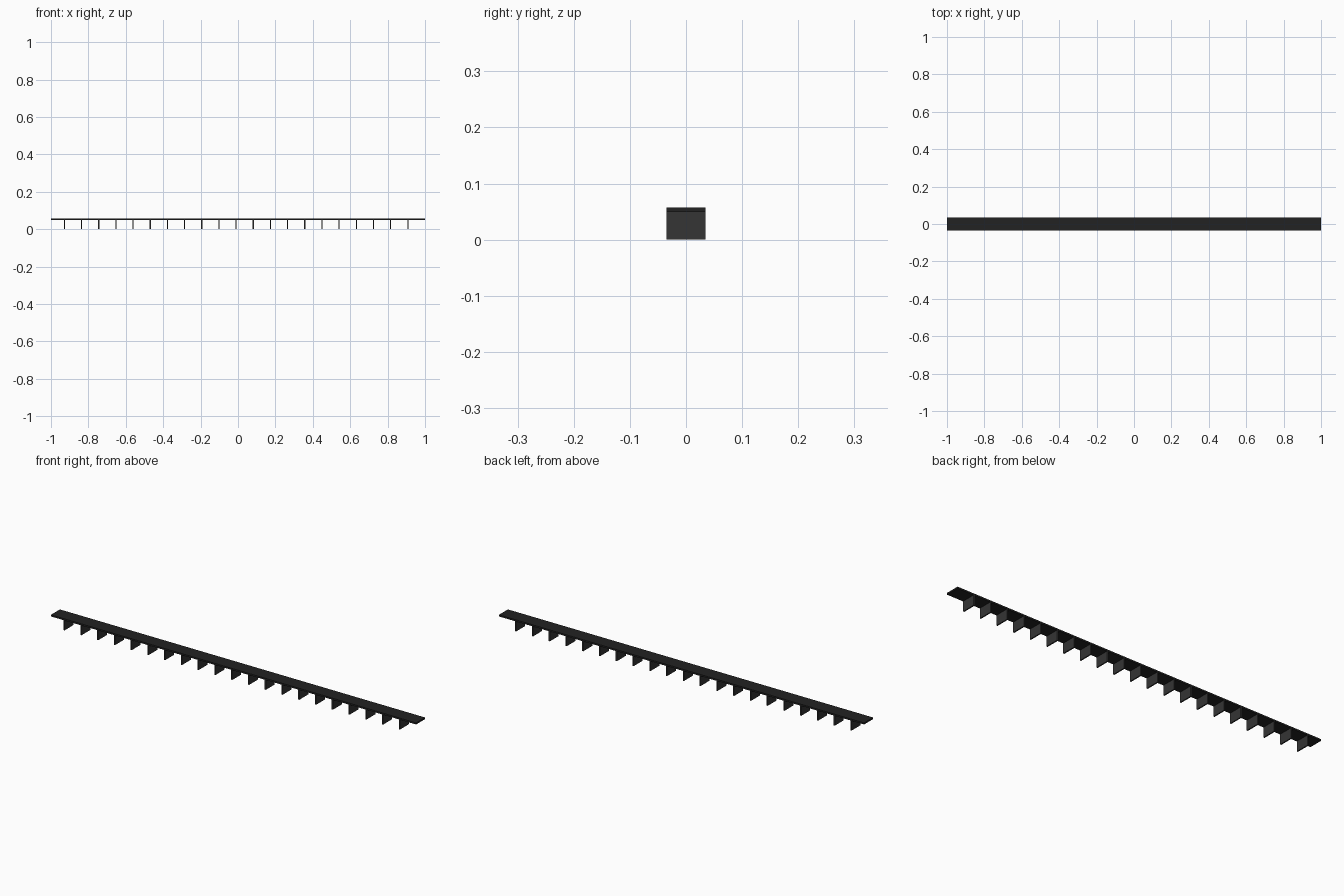
import bpy

if "Cube" in bpy.data.objects:
    bpy.data.objects.remove(bpy.data.objects["Cube"])

def material(name, shade):
    m = bpy.data.materials.new(name)
    m.diffuse_color = (shade, shade, shade, 1)
    m.use_nodes = True
    m.node_tree.nodes["Principled BSDF"].inputs["Base Color"].default_value = m.diffuse_color
    return m

def box(name, center, size, mat):
    bpy.ops.mesh.primitive_cube_add(size=1, location=center)
    o = bpy.context.object
    o.name = name
    o.scale = size
    bpy.ops.object.transform_apply(location=False, rotation=False, scale=True)
    o.data.materials.append(mat)
    return o

strip_mat = material("dark_strip", 0.016)
fin_mat = material("charcoal_fin", 0.035)

WIDTH, TOP, THICK = 0.07, 0.057, 0.008

# Long flat top strip
box("top_strip", (0, 0, TOP - THICK / 2), (2, WIDTH, THICK), strip_mat)

# Evenly spaced cross fins hanging below the strip
FIRST, PITCH, COUNT = -0.928, 0.0918, 21
fin_h = TOP - THICK
for i in range(COUNT):
    box(f"cross_fin_{i + 1}", (FIRST + i * PITCH, 0, fin_h / 2),
        (0.006, WIDTH, fin_h), fin_mat)
